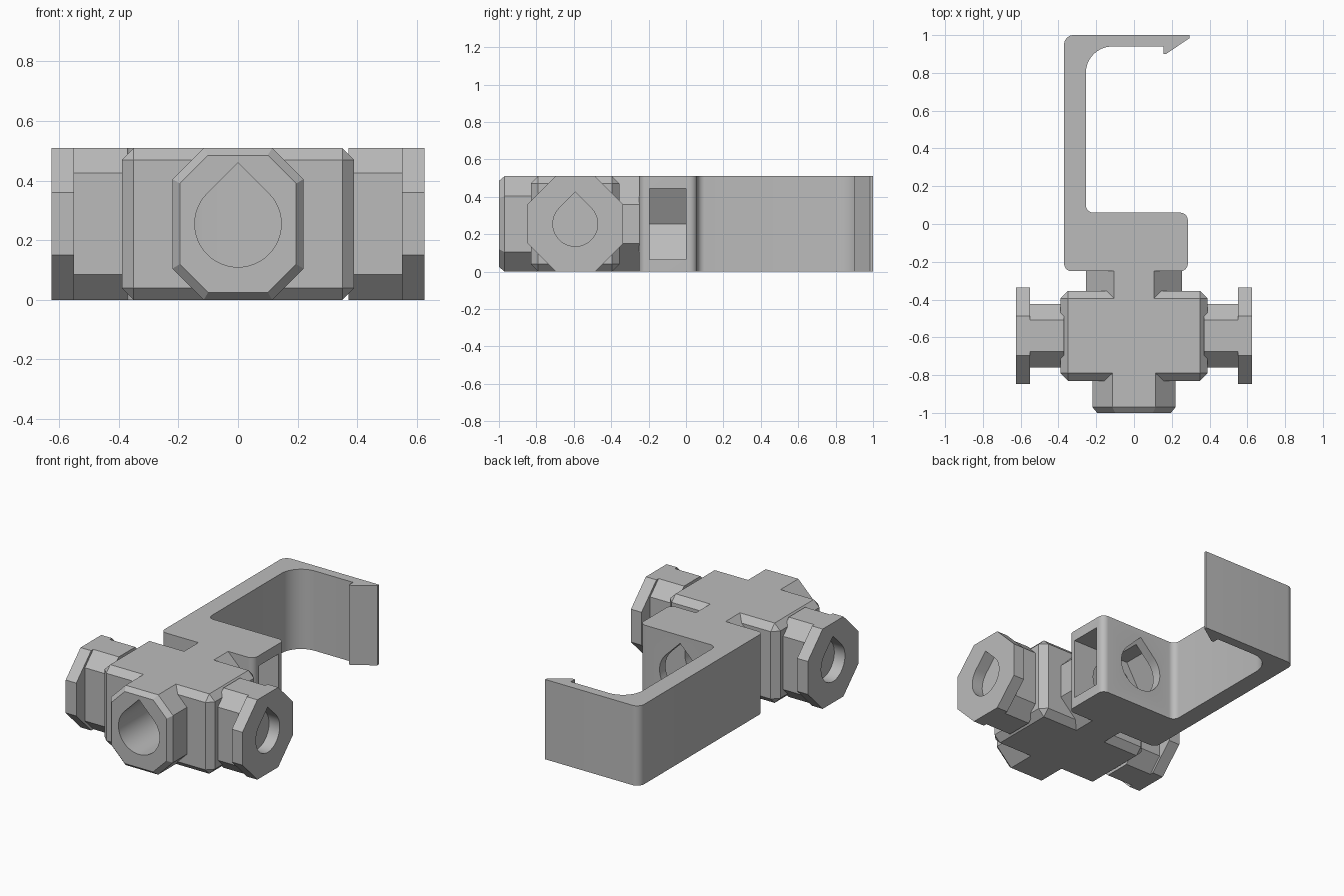
import bpy, bmesh, math
from mathutils import Vector

cube = bpy.data.objects.get("Cube")
if cube:
    bpy.data.objects.remove(cube, do_unlink=True)

# Single plain grey plastic
grey = bpy.data.materials.new("grey_plastic")
grey.use_nodes = True
grey.diffuse_color = (0.5, 0.5, 0.5, 1)
grey.node_tree.nodes["Principled BSDF"].inputs["Base Color"].default_value = (0.5, 0.5, 0.5, 1)

HALF = 0.255      # half the height
MID_Y = -0.592    # centre line of the side arms


def place(axis, pos, u, v):
    return {"X": (pos, u, v), "Y": (u, pos, v), "Z": (u, v, pos)}[axis]


def loft(name, axis, rings):
    """Closed solid through rings of (position, 2D outline) along an axis."""
    bm = bmesh.new()
    loops = [[bm.verts.new(place(axis, pos, u, v)) for u, v in pts] for pos, pts in rings]
    for a, b in zip(loops, loops[1:]):
        for i in range(len(a)):
            j = (i + 1) % len(a)
            bm.faces.new((a[i], a[j], b[j], b[i]))
    bm.faces.new(loops[0])
    bm.faces.new(loops[-1])
    bmesh.ops.recalc_face_normals(bm, faces=bm.faces)
    mesh = bpy.data.meshes.new(name)
    bm.to_mesh(mesh)
    bm.free()
    mesh.materials.append(grey)
    ob = bpy.data.objects.new(name, mesh)
    bpy.context.collection.objects.link(ob)
    return ob


def prism(name, axis, start, end, pts):
    return loft(name, axis, [(start, pts), (end, pts)])


def octagon(w, h, cut, cu=0.0):
    quarter = [(w, h - cut), (w - cut, h)]
    half = quarter + [(-u, v) for u, v in reversed(quarter)]
    return [(cu + u, HALF + v) for u, v in half + [(-u, -v) for u, v in half]]


def teardrop(r, cu=0.0, steps=36):
    arc = [math.radians(135 + 270 * i / steps) for i in range(steps + 1)]
    pts = [(cu + r * math.cos(a), HALF + r * math.sin(a)) for a in arc]
    return pts + [(cu, HALF + r * math.sqrt(2))]


def fillet(corners, steps=8):
    """Round each (x, y, radius) corner of an outline."""
    out = []
    for i, (x, y, r) in enumerate(corners):
        p = Vector((x, y))
        if r == 0:
            out.append((x, y))
            continue
        a = (Vector(corners[i - 1][:2]) - p).normalized()
        b = (Vector(corners[(i + 1) % len(corners)][:2]) - p).normalized()
        centre = p + (a + b) * r      # right-angled corners
        for k in range(steps + 1):
            t = math.pi / 2 * k / steps
            out.append(tuple(centre - b * r * math.cos(t) - a * r * math.sin(t)))
    return out


def apply_modifier(ob, mod):
    bpy.context.view_layer.objects.active = ob
    bpy.ops.object.modifier_apply(modifier=mod.name)


def carve(ob, cutter):
    mod = ob.modifiers.new("cut", "BOOLEAN")
    mod.operation = "DIFFERENCE"
    mod.solver = "EXACT"
    mod.object = cutter
    apply_modifier(ob, mod)


# Chamfered central body
w = 0.39
body = prism("body", "Y", -0.83, -0.355, [(-w, 0), (w, 0), (w, 2 * HALF), (-w, 2 * HALF)])
bevel = body.modifiers.new("chamfer", "BEVEL")
bevel.width = 0.04
bevel.segments = 1
apply_modifier(body, bevel)

# Front boss with chamfered rim, and rear octagonal neck
boss = octagon(0.22, HALF, 0.105)
rim = octagon(0.195, HALF - 0.025, 0.095)
front_boss = loft("front_boss", "Y", [(-1.0, rim), (-0.97, boss), (-0.78, boss)])
rear_neck = prism("rear_neck", "Y", -0.4, -0.23, octagon(HALF, HALF, 0.15))

# Hooked bracket
outline = fillet([
    (-0.37, -0.25, 0.04), (0.285, -0.25, 0.04), (0.285, 0.06, 0.04),
    (-0.255, 0.06, 0.04), (-0.255, 0.94, 0.14), (0.155, 0.94, 0),
    (0.155, 0.90, 0), (0.17, 0.90, 0), (0.295, 0.985, 0),
    (0.295, 1.0, 0), (-0.37, 1.0, 0.05)])
bracket = prism("hook_bracket", "Z", 0, 2 * HALF, outline)

# Nut slot opening on the left of the bracket block
nut = 0.19
slot = prism("nut_slot_cutter", "Y", -0.195, 0.0, [
    (-0.22, HALF), (-0.11, HALF + nut), (0.4, HALF + nut),
    (0.4, HALF - nut), (-0.11, HALF - nut)])
carve(bracket, slot)

# Long bore from front boss to bracket block
bore = prism("bore_cutter", "Y", -1.1, 0.3, teardrop(0.145))
for part in (body, front_boss, rear_neck, bracket):
    carve(part, bore)

parts = [body, front_boss, rear_neck, bracket]
cutters = [slot, bore]

# Side arms: narrow neck and wide flange with a shallow teardrop recess
for side, s in (("left", 1), ("right", -1)):
    neck = prism(side + "_arm_neck", "X", s * 0.37, s * 0.55,
                 octagon(0.168, HALF, 0.085, MID_Y))
    flange = prism(side + "_flange", "X", s * 0.55, s * 0.625,
                   octagon(HALF, HALF, 0.15, MID_Y))
    recess = prism(side + "_recess_cutter", "X", s * 0.5, s * 0.7, teardrop(0.12, MID_Y))
    carve(flange, recess)
    parts += [neck, flange]
    cutters.append(recess)

for c in cutters:
    bpy.data.objects.remove(c, do_unlink=True)

# Smooth only the curved walls
bpy.ops.object.select_all(action="DESELECT")
for part in parts:
    part.select_set(True)
bpy.context.view_layer.objects.active = body
bpy.ops.object.shade_smooth_by_angle(angle=math.radians(25))
